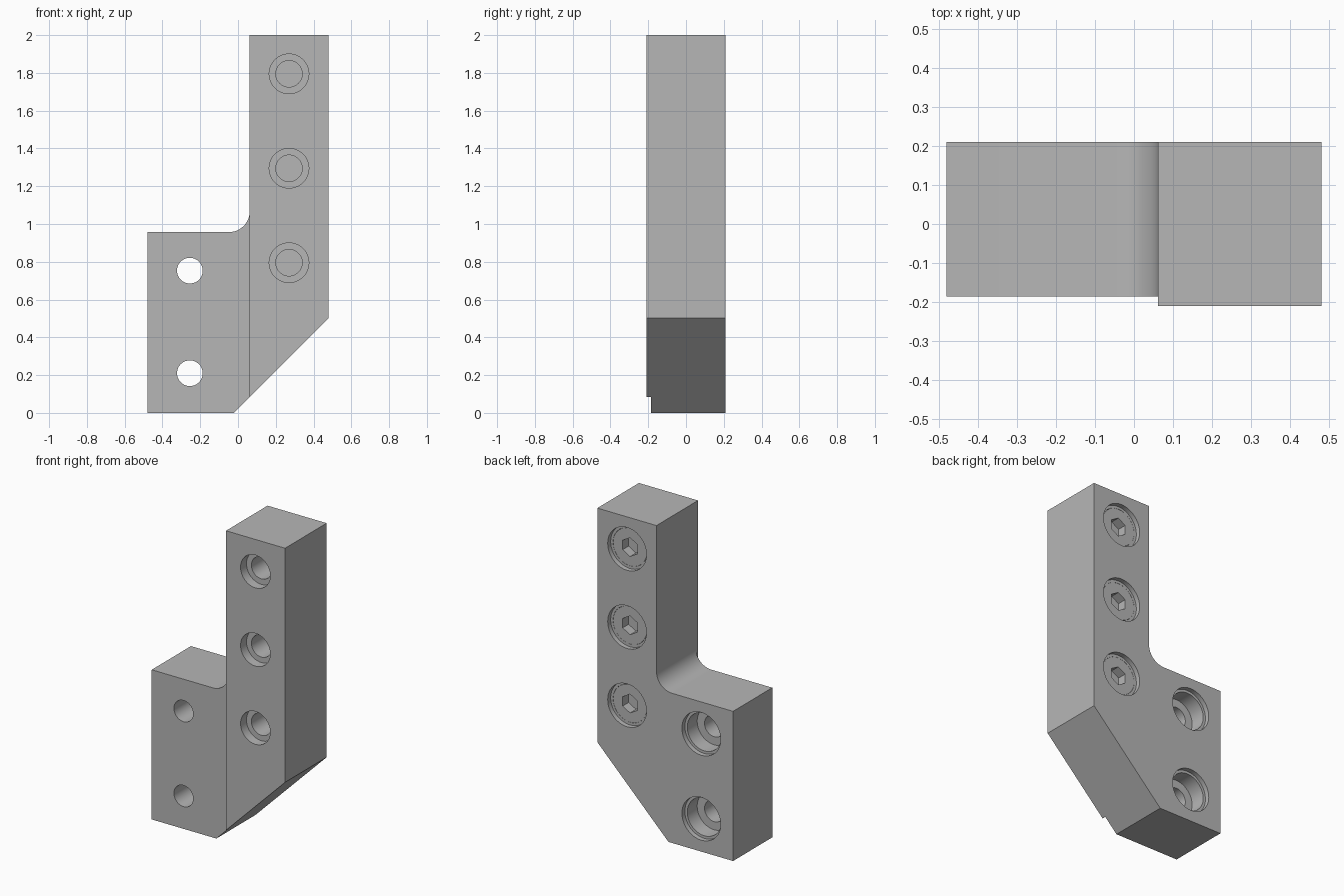
import bpy
import bmesh
from math import sin, cos, pi, radians

if "Cube" in bpy.data.objects:
    bpy.data.objects.remove(bpy.data.objects["Cube"])

steel = bpy.data.materials.new("grey steel")
steel.use_nodes = True
grey = (0.47, 0.47, 0.47, 1)
steel.diffuse_color = grey
steel.node_tree.nodes["Principled BSDF"].inputs["Base Color"].default_value = grey

BACK, FOOT_FRONT, FRONT = 0.21, -0.186, -0.21
STEP_X = 0.062


def make_object(name, bm):
    bmesh.ops.recalc_face_normals(bm, faces=bm.faces)
    mesh = bpy.data.meshes.new(name)
    bm.to_mesh(mesh)
    bm.free()
    mesh.materials.append(steel)
    obj = bpy.data.objects.new(name, mesh)
    bpy.context.collection.objects.link(obj)
    return obj


def lathe(bm, x, z, profile, sides=48):
    """Closed solid turned about a line along y; profile holds (y, radius)."""
    rings = []
    for y, r in profile:
        angles = [2 * pi * i / sides for i in range(sides)]
        rings.append([bm.verts.new((x + r * sin(a), y, z + r * cos(a))) for a in angles])
    for a, b in zip(rings, rings[1:]):
        for i in range(sides):
            j = (i + 1) % sides
            bm.faces.new((a[i], a[j], b[j], b[i]))
    bm.faces.new(rings[0])
    bm.faces.new(rings[-1])


def cut(obj, cutter):
    mod = obj.modifiers.new("cut", 'BOOLEAN')
    mod.operation = 'DIFFERENCE'
    mod.solver = 'EXACT'
    mod.object = cutter
    select(obj)
    bpy.ops.object.modifier_apply(modifier=mod.name)
    bpy.data.objects.remove(cutter)


def select(obj):
    bpy.ops.object.select_all(action='DESELECT')
    obj.select_set(True)
    bpy.context.view_layer.objects.active = obj


def extrude(bm, faces, depth):
    new = bmesh.ops.extrude_face_region(bm, geom=faces)["geom"]
    verts = [v for v in new if isinstance(v, bmesh.types.BMVert)]
    bmesh.ops.translate(bm, verts=verts, vec=(0, -depth, 0))
    return [f for f in new if isinstance(f, bmesh.types.BMFace)]


# Bracket outline: foot with an inside fillet, and a tall column sharing one edge
bm = bmesh.new()
fillet = 0.11
foot_top = 0.957
low = bm.verts.new((STEP_X, BACK, 0.085))
arc = []
for i in range(13):
    a = i / 12 * pi / 2
    arc.append(bm.verts.new((STEP_X - fillet + fillet * cos(a), BACK,
                             foot_top + fillet - fillet * sin(a))))
foot_corners = [(-0.48, foot_top), (-0.48, 0), (-0.023, 0)]
column_corners = [(0.48, 0.503), (0.48, 2), (STEP_X, 2)]
foot = [bm.verts.new((x, BACK, z)) for x, z in foot_corners]
column = [bm.verts.new((x, BACK, z)) for x, z in column_corners]
foot_face = bm.faces.new(arc + foot + [low])
column_face = bm.faces.new([low] + column + [arc[0]])
fronts = extrude(bm, [foot_face, column_face], BACK - FOOT_FRONT)

# Close the back, then raise the column front above the foot
if not foot_face.is_valid or len(fronts) == len(bm.faces):
    raise RuntimeError("extrusion failed")
column_front = [f for f in fronts if f.calc_center_median().x > STEP_X]
extrude(bm, column_front, FOOT_FRONT - FRONT)
# Remove any partition left inside the solid
inside = [f for f in bm.faces if len(f.verts) == 4 and
          all(abs(v.co.x - STEP_X) < 1e-5 and v.co.z < foot_top + fillet + 0.01
              and v.co.y > FOOT_FRONT - 1e-5 for v in f.verts)]
bmesh.ops.delete(bm, geom=inside, context='FACES_ONLY')
bracket = make_object("bracket_body", bm)

# Stepped bores through the column and the foot
COLUMN_X, COLUMN_Z = 0.27, (0.795, 1.295, 1.795)
SEAT, SHELF = BACK - 0.03, BACK - 0.13
bore = [(0.3, 0.137), (SEAT, 0.137), (SEAT, 0.12), (SHELF, 0.12)]
column_bore = bore + [(SHELF, 0.07), (-0.15, 0.07), (-0.15, 0.105), (-0.3, 0.105)]
foot_bore = bore + [(SHELF, 0.068), (-0.3, 0.068)]
bm = bmesh.new()
for z in COLUMN_Z:
    lathe(bm, COLUMN_X, z, column_bore)
for z in (0.21, 0.753):
    lathe(bm, -0.255, z, foot_bore)
cut(bracket, make_object("bore_cutter", bm))
parts = [bracket]

# Socket screw heads seated in the back of the column
for n, z in enumerate(COLUMN_Z):
    bm = bmesh.new()
    lathe(bm, COLUMN_X, z, [(SEAT, 0.119), (SHELF, 0.119)])
    head = make_object(f"screw_head_{n + 1}", bm)
    bm = bmesh.new()
    lathe(bm, COLUMN_X, z, [(0.3, 0.06), (SEAT - 0.06, 0.06)], sides=6)
    cut(head, make_object("socket_cutter", bm))
    parts.append(head)

for obj in parts:
    select(obj)
    bpy.ops.object.shade_smooth_by_angle(angle=radians(30))
